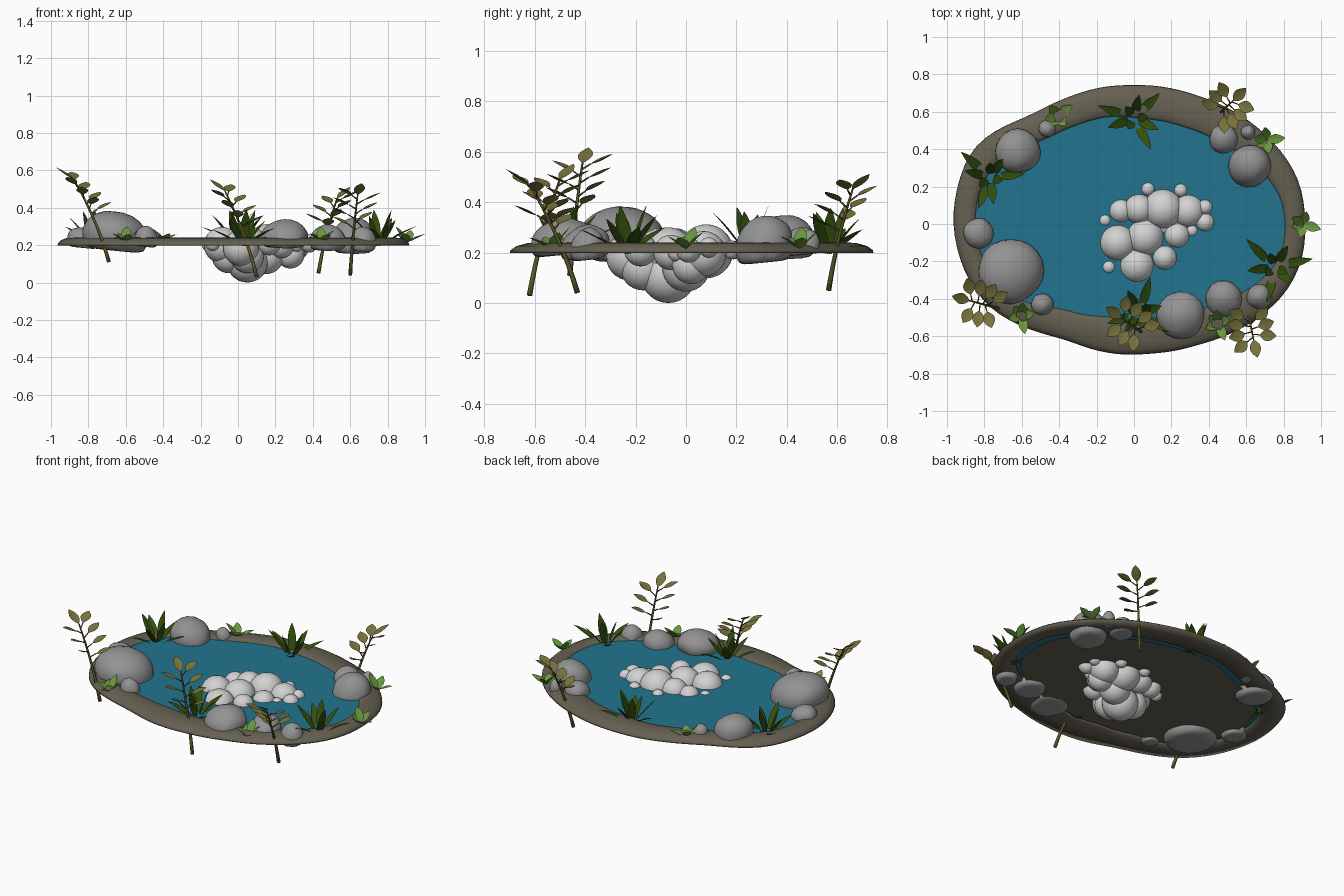
import bpy, bmesh, math, random
from mathutils import Vector, Matrix

if "Cube" in bpy.data.objects:
    bpy.data.objects.remove(bpy.data.objects["Cube"])

random.seed(4)
Z = Vector((0, 0, 1))

def srgb(h):
    c = [int(h[i:i + 2], 16) / 255 for i in (0, 2, 4)]
    return [x / 12.92 if x < .04045 else ((x + .055) / 1.055) ** 2.4 for x in c] + [1]

def mat(name, h):
    m = bpy.data.materials.new(name)
    m.diffuse_color = srgb(h)
    m.use_nodes = True
    m.node_tree.nodes["Principled BSDF"].inputs["Base Color"].default_value = m.diffuse_color
    return m

WATER, FOAM, ROCK, MUD = mat("water_blue", "22758F"), mat("foam_white", "D2D2D2"), mat("rock_grey", "939393"), mat("mud_brown", "656051")
DARK, LIGHT, OLIVE, STEM = mat("dark_green", "34500F"), mat("bright_green", "67973A"), mat("olive_leaf", "77713A"), mat("stem_brown", "5A5428")

def finish(name, bm, *mats):
    me = bpy.data.meshes.new(name)
    bm.to_mesh(me)
    bm.free()
    for m in mats:
        me.materials.append(m)
    for p in me.polygons:
        p.use_smooth = True
    ob = bpy.data.objects.new(name, me)
    bpy.context.collection.objects.link(ob)
    return ob

# Pond outlines, resampled by angle
OUTER = [(-.97, .03), (-.94, .21), (-.87, .40), (-.74, .5), (-.56, .57), (-.34, .68), (-.18, .73), (-.02, .74),
         (.17, .73), (.35, .68), (.57, .58), (.75, .43), (.88, .24), (.915, .03), (.90, -.19), (.81, -.37),
         (.62, -.53), (.35, -.64), (.09, -.69), (-.18, -.68), (-.37, -.61), (-.56, -.56), (-.77, -.45), (-.90, -.27)]
INNER = [(-.85, .03), (-.82, .2), (-.7, .36), (-.48, .44), (-.29, .53), (-.16, .57), (.03, .56), (.25, .52), (.46, .43),
         (.67, .29), (.78, .16), (.81, 0), (.78, -.19), (.65, -.32), (.41, -.43), (.14, -.5), (-.13, -.49),
         (-.4, -.44), (-.66, -.39), (-.8, -.21)]
N = 96

def resample(pts):
    pol = sorted((math.atan2(y, x), math.hypot(x, y)) for x, y in pts)
    pol = [(pol[-1][0] - math.tau, pol[-1][1])] + pol + [(pol[0][0] + math.tau, pol[0][1])]
    rs = []
    for i in range(N):
        a = -math.pi + math.tau * i / N
        for (a0, r0), (a1, r1) in zip(pol, pol[1:]):
            if a0 <= a <= a1:
                rs.append(r0 + (r1 - r0) * (a - a0) / (a1 - a0))
                break
    for _ in range(3):
        rs = [(rs[i - 1] + 2 * rs[i] + rs[(i + 1) % N]) / 4 for i in range(N)]
    return [Vector((math.cos(-math.pi + math.tau * i / N), math.sin(-math.pi + math.tau * i / N), 0)) * r
            for i, r in enumerate(rs)]

outer, inner = resample(OUTER), resample(INNER)

# Muddy bank: closed cross-section lofted round the pond
bm = bmesh.new()
rings = [[bm.verts.new(o.lerp(i, t) + Z * z) for o, i in zip(outer, inner)] for t, z in
         [(0, .198), (.02, .21), (.15, .226), (.4, .238), (.7, .24), (.92, .234), (1.05, .216), (1.0, .204), (.5, .2)]]
for k, a in enumerate(rings):
    b = rings[(k + 1) % len(rings)]
    for i in range(N):
        j = (i + 1) % N
        bm.faces.new((a[i], a[j], b[j], b[i]))
bmesh.ops.recalc_face_normals(bm, faces=bm.faces)
finish("bank", bm, MUD)

def disc(name, scale, z, m, flip=False):
    bm = bmesh.new()
    f = bm.faces.new([bm.verts.new(p * scale + Z * z) for p in inner])
    if flip:
        f.normal_flip()
    finish(name, bm, m)

disc("water_surface", 1.01, .224, WATER)
disc("pond_floor", .95, .203, MUD, True)

# Foam cluster: x, y, z, radius
FOAMS = [(-.086, -.10, .2, .097), (.016, -.22, .185, .097), (.165, -.18, .21, .065), (-.135, -.23, .205, .037),
         (-.155, .02, .2, .037), (-.07, .07, .2, .065), (.027, .08, .21, .08), (.155, .08, .205, .107),
         (.29, .07, .195, .09), (.075, .187, .21, .037), (.25, .18, .21, .037), (.38, .09, .22, .04),
         (.38, .01, .21, .05), (.23, -.06, .2, .07), (.31, -.035, .2, .037), (.06, -.07, .2, .1),
         (.05, -.07, .11, .11), (-.05, -.08, .14, .09), (.15, .0, .14, .095), (.05, -.17, .14, .09), (.28, .02, .15, .075)]
bm = bmesh.new()
for x, y, z, r in FOAMS:
    bmesh.ops.create_uvsphere(bm, u_segments=24, v_segments=14, radius=r, matrix=Matrix.Translation((x, y, z)))
finish("foam", bm, FOAM)

# Rocks: x, y, radius, top, bottom
ROCKS = [(-.66, -.25, .18, .385, .17), (-.62, .39, .125, .35, .18), (-.83, -.05, .085, .3, .185),
         (-.49, -.43, .06, .305, .19), (-.465, .51, .047, .29, .2), (.48, .455, .08, .3, .19),
         (.62, .31, .118, .35, .16), (.61, .49, .04, .29, .2), (.25, -.49, .13, .34, .19),
         (.48, -.40, .1, .31, .175), (.67, -.39, .07, .3, .17)]
for k, (x, y, r, top, bot) in enumerate(ROCKS):
    bm = bmesh.new()
    bmesh.ops.create_icosphere(bm, subdivisions=2, radius=1)
    mid = bot + (top - bot) * .35
    for v in bm.verts:
        v.co *= random.uniform(.99, 1.11)
        h = v.co.z * (top - mid) if v.co.z > 0 else max(v.co.z * 2, -1) * (mid - bot)
        v.co = Vector((x + v.co.x * r, y + v.co.y * r, mid + h + .1 * (v.co.x if x < 0 else v.co.y) * r * (-1 if x < 0 else 1)))
    ob = finish(f"rock_{k + 1}", bm, ROCK)
    ob.modifiers.new("round", "SUBSURF").levels = 1

def leaf(bm, base, d, length, width, droop=.25, mi=0, fold=.15):
    """Folded leaf strip that arches downward towards its tip."""
    d = d.normalized()
    side = d.cross(Z).normalized()
    n, rows = 7, []
    for i in range(n + 1):
        t = i / n
        c = base + d * length * t - Z * droop * length * t * t
        w = side * width / 2 * (.06 + .94 * math.sin(math.pi * t ** .9))
        if i == n:
            w = side * .001
        rows.append([bm.verts.new(p) for p in (c - w, c - Z * fold * w.length * 2, c + w)])
    for a, b in zip(rows, rows[1:]):
        for j in (0, 1):
            bm.faces.new((a[j], a[j + 1], b[j + 1], b[j])).material_index = mi

def polar(a, up):
    return Vector((math.cos(a) * math.cos(up), math.sin(a) * math.cos(up), math.sin(up)))

# Dark tufts of arching blades
for k, (x, y, a0) in enumerate([(-.77, .25, .2), (0, .565, -1.2), (.75, -.23, 2.5), (.03, -.48, 1.5)]):
    bm = bmesh.new()
    for i in range(9):
        a = a0 + i * math.tau / 9 * 1.0 + random.uniform(-.25, .25)
        up = (.65, 1.0, 1.3)[i % 3]
        leaf(bm, Vector((x, y, .195)) + polar(a, 0) * .012, polar(a, up), random.uniform(.2, .25), .05, .18)
    finish(f"dark_tuft_{k + 1}", bm, DARK)

# Small bright plants
for k, (x, y, a0) in enumerate([(-.41, .58, .6), (.71, .45, .1), (.905, 0, -.3), (.45, -.53, -1.2), (-.6, -.49, -1.4)]):
    bm = bmesh.new()
    for i, (da, up, L) in enumerate([(0, .6, .12), (1.6, .9, .11), (-1.5, .75, .1), (2.9, 1.0, .13), (-2.6, .8, .09)]):
        leaf(bm, Vector((x, y, .215)), polar(a0 + da, up), L, .052, .2)
    finish(f"bright_plant_{k + 1}", bm, LIGHT)

def tube(bm, pts, r0, r1, mi):
    rings = []
    for i, p in enumerate(pts):
        d = (pts[min(i + 1, len(pts) - 1)] - pts[max(i - 1, 0)]).normalized()
        u = d.cross(Vector((.3, .9, .1))).normalized()
        w = d.cross(u)
        r = r0 + (r1 - r0) * i / (len(pts) - 1)
        rings.append([bm.verts.new(p + (u * math.cos(q) + w * math.sin(q)) * r)
                      for q in [math.tau * s / 6 for s in range(6)]])
    for a, b in zip(rings, rings[1:]):
        for s in range(6):
            bm.faces.new((a[s], a[(s + 1) % 6], b[(s + 1) % 6], b[s])).material_index = mi
    bm.faces.new(rings[0][::-1]).material_index = mi
    bm.faces.new(rings[-1]).material_index = mi

# Olive branches: stem base, stem tip
BRANCHES = [((-.69, -.46, .11), (-.88, -.41, .555)), ((.1, -.62, .03), (-.07, -.5, .49)),
            ((.6, -.43, .04), (.64, -.62, .47)), ((.43, .565, .05), (.53, .66, .45))]
for k, (b, t) in enumerate(BRANCHES):
    b, t = Vector(b), Vector(t)
    lean = Vector((t.x - b.x, t.y - b.y, 0))
    pt = lambda s: b.lerp(t, s) - lean * .35 * s * (1 - s)
    bm = bmesh.new()
    tube(bm, [pt(i / 8) for i in range(9)], .011, .004, 0)
    az = math.atan2(lean.y, lean.x)
    leaf(bm, t, polar(az, .65), .12, .06, .1, 1)
    for i in range(7):
        s = .58 + .06 * i
        a = az + (1 if i % 2 else -1) * (2.3 - .2 * i)
        d = polar(a, .55)
        root = pt(s)
        stalk = root + d * .045
        tube(bm, [root, stalk], .004, .003, 0)
        leaf(bm, stalk, d, .105, .064, .15, 1)
    finish(f"olive_branch_{k + 1}", bm, STEM, OLIVE)
